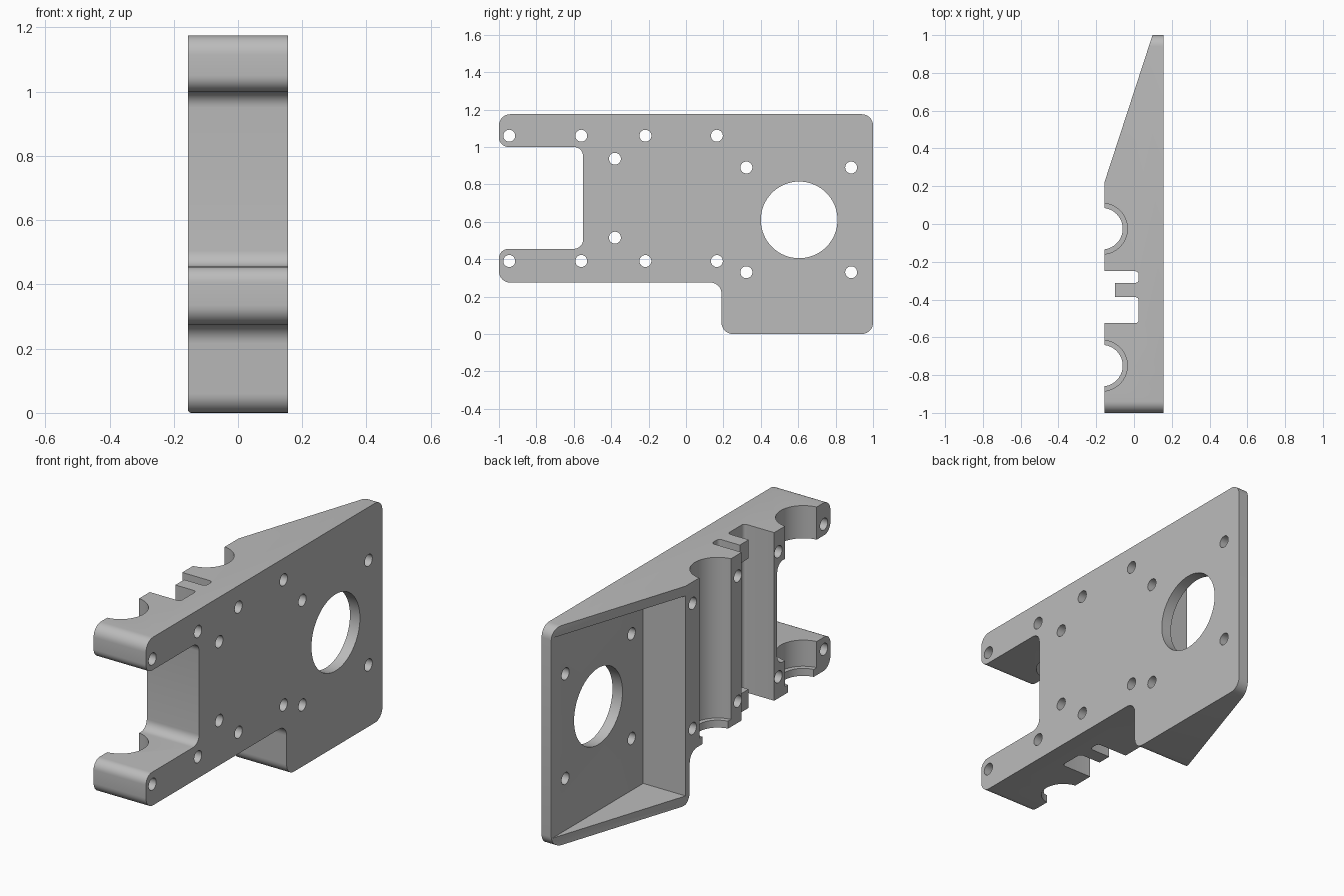
import bpy, bmesh, math
from mathutils import Vector

cube = bpy.data.objects.get("Cube")
if cube:
    bpy.data.objects.remove(cube, do_unlink=True)

HALF = 0.155      # half thickness of the plate
TOP = 1.175

grey = bpy.data.materials.new("plain_grey")
grey.use_nodes = True
grey.diffuse_color = (0.5, 0.5, 0.5, 1)
grey.node_tree.nodes["Principled BSDF"].inputs["Base Color"].default_value = (0.5, 0.5, 0.5, 1)


def rounded(corners, steps=8):
    """Outline from right-angle corners (u, v, radius)."""
    pts = []
    for i, (u, v, r) in enumerate(corners):
        p = Vector((u, v))
        if r == 0:
            pts.append(p)
            continue
        d1 = (Vector(corners[i - 1][:2]) - p).normalized()
        d2 = (Vector(corners[(i + 1) % len(corners)][:2]) - p).normalized()
        c = p + r * (d1 + d2)
        for k in range(steps + 1):
            a = math.pi / 2 * k / steps
            pts.append(c - r * (d2 * math.cos(a) + d1 * math.sin(a)))
    return pts


def circle(u, v, r, n):
    return [(u + r * math.cos(math.tau * k / n), v + r * math.sin(math.tau * k / n)) for k in range(n)]


def prism(name, pts, axis, lo, hi):
    """Extrude an outline: (y, z) along x, or (x, y) along z."""
    bm = bmesh.new()
    place = (lambda p, h: (h, p[0], p[1])) if axis == "x" else (lambda p, h: (p[0], p[1], h))
    face = bm.faces.new([bm.verts.new(place(p, lo)) for p in pts])
    ext = bmesh.ops.extrude_face_region(bm, geom=[face])
    shift = place((0, 0), hi - lo)
    bmesh.ops.translate(bm, vec=shift, verts=[g for g in ext["geom"] if isinstance(g, bmesh.types.BMVert)])
    bmesh.ops.recalc_face_normals(bm, faces=bm.faces)
    mesh = bpy.data.meshes.new(name)
    bm.to_mesh(mesh)
    bm.free()
    mesh.materials.append(grey)
    ob = bpy.data.objects.new(name, mesh)
    bpy.context.collection.objects.link(ob)
    return ob


def cut(body, pts, axis, lo, hi):
    cutter = prism("cutter", pts, axis, lo, hi)
    cutter.hide_render = True
    mod = body.modifiers.new("cut", "BOOLEAN")
    mod.operation = "DIFFERENCE"
    mod.solver = "EXACT"
    mod.object = cutter
    bpy.context.view_layer.objects.active = body
    bpy.ops.object.modifier_apply(modifier=mod.name)
    bpy.data.objects.remove(cutter, do_unlink=True)


# Main plate: forked front, deeper rear block
outline = rounded([
    (-1, TOP, 0.06), (1, TOP, 0.06), (1, 0, 0.06), (0.19, 0, 0.06),
    (0.19, 0.275, 0.06), (-1, 0.275, 0.06), (-1, 0.455, 0.05),
    (-0.55, 0.455, 0.05), (-0.55, 1.0, 0.05), (-1, 1.0, 0.05)])
body = prism("mounting_plate", outline, "x", -HALF, HALF)

# Tapered rear and motor pocket
cut(body, [(-0.302, -0.225), (0.098, 1.0), (0.098, 1.1), (-0.302, 1.1)], "z", -0.1, 1.3)
cut(body, [(0.225, 0.052), (1.1, 0.052), (1.1, TOP - 0.052), (0.225, TOP - 0.052)], "x", -0.4, 0.096)

# Bearing grooves, each with a narrower lip at the lower end
for y in (-0.025, -0.75):
    cut(body, circle(-0.17, y, 0.135, 64), "z", 0.315, 1.3)
    cut(body, circle(-0.17, y, 0.11, 64), "z", 0.1, 0.5)

# Belt slot: two channels around short ribs, clear between the ribs
for y0, y1 in ((-0.312, -0.25), (-0.525, -0.387)):
    cut(body, rounded([(-0.3, y0, 0), (0.025, y0, 0.018), (0.025, y1, 0.018), (-0.3, y1, 0)], 4),
        "z", 0.1, 1.3)
cut(body, [(-0.3, -0.42), (-0.1, -0.42), (-0.1, -0.28), (-0.3, -0.28)], "z", 0.1, 1.3)
cut(body, [(-0.3, -0.42), (0.025, -0.42), (0.025, -0.28), (-0.3, -0.28)], "z", 0.375, 1.075)

# Bolt holes and the round motor opening
holes = [(y, z) for y in (-0.945, -0.56, -0.217, 0.165) for z in (0.39, 1.06)]
holes += [(-0.38, 0.515), (-0.38, 0.937)]
holes += [(y, z) for y in (0.323, 0.883) for z in (0.33, 0.89)]
for y, z in holes:
    cut(body, circle(y, z, 0.032, 24), "x", -0.4, 0.4)
cut(body, circle(0.605, 0.61, 0.205, 64), "x", -0.4, 0.4)

# Smooth shading on the rounded walls only
bpy.ops.object.select_all(action="DESELECT")
body.select_set(True)
bpy.context.view_layer.objects.active = body
bpy.ops.object.shade_smooth_by_angle(angle=math.radians(30))
